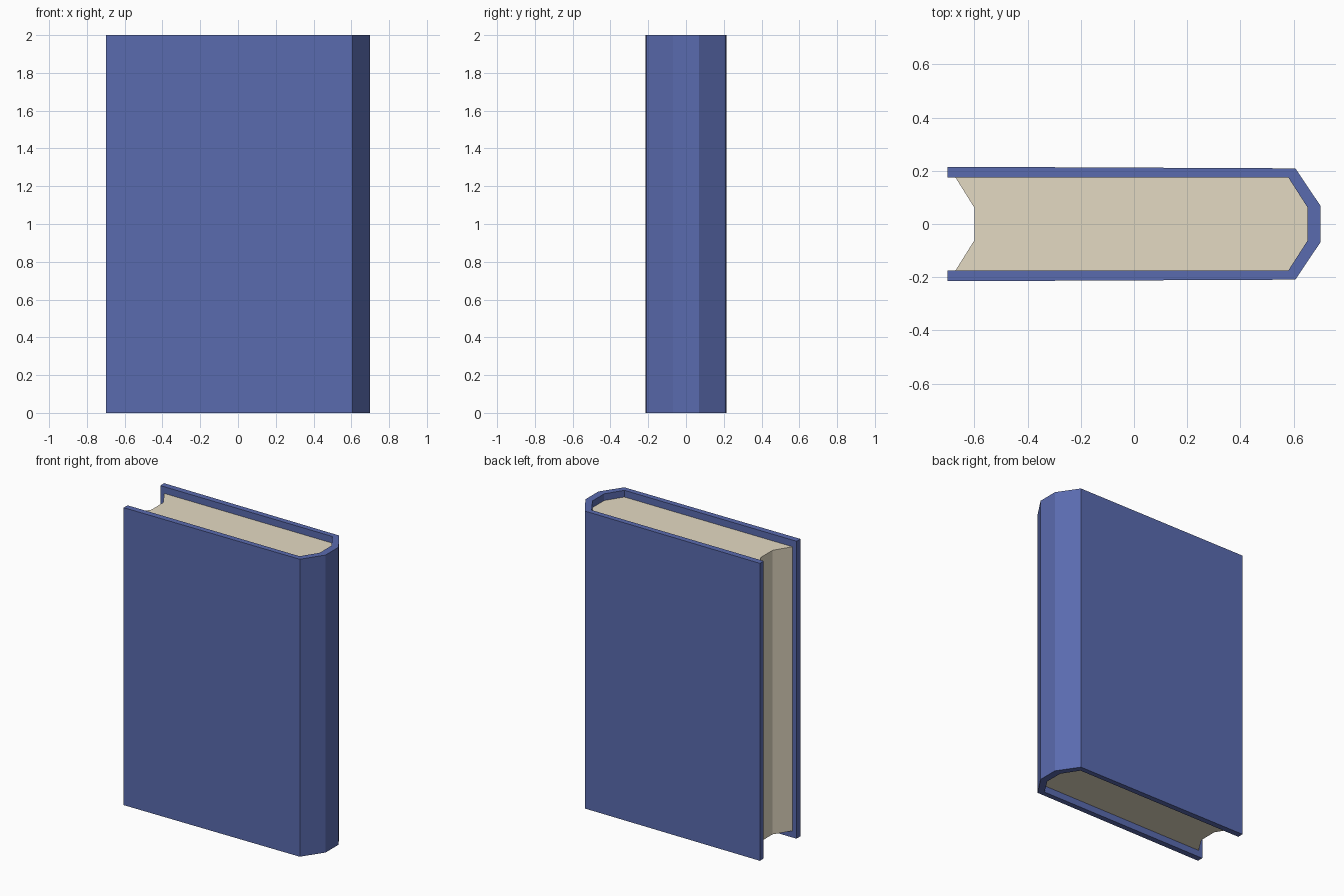
import bpy
import bmesh

if "Cube" in bpy.data.objects:
    bpy.data.objects.remove(bpy.data.objects["Cube"])


def material(name, rgb):
    m = bpy.data.materials.new(name)
    m.diffuse_color = (*rgb, 1)
    m.use_nodes = True
    m.node_tree.nodes["Principled BSDF"].inputs["Base Color"].default_value = m.diffuse_color
    return m


def mirrored(half):
    """Close a half profile (y >= 0) by mirroring it across the x axis."""
    return half + [(x, -y) for x, y in reversed(half)]


def extrude_profile(name, points, z0, z1, mat):
    """Extrude a flat xy outline from z0 up to z1."""
    bm = bmesh.new()
    face = bm.faces.new([bm.verts.new((x, y, z0)) for x, y in points])
    top = bmesh.ops.extrude_face_region(bm, geom=[face])["geom"]
    bmesh.ops.translate(bm, vec=(0, 0, z1 - z0),
                        verts=[v for v in top if isinstance(v, bmesh.types.BMVert)])
    bmesh.ops.recalc_face_normals(bm, faces=bm.faces)
    bmesh.ops.triangulate(bm, faces=[f for f in bm.faces if len(f.verts) > 4])
    mesh = bpy.data.meshes.new(name)
    bm.to_mesh(mesh)
    bm.free()
    mesh.materials.append(mat)
    obj = bpy.data.objects.new(name, mesh)
    bpy.context.collection.objects.link(obj)
    return obj


blue = material("cover blue", (0.102, 0.147, 0.43))
cream = material("paper cream", (0.775, 0.70, 0.545))

# Shared inner line of the cover and back of the pages
INNER = [(0.58, 0.174), (0.652, 0.062)]

# Cover: two boards wrapped around a three-sided spine
outer = [(-0.70, 0.215), (0.606, 0.209), (0.70, 0.069)]
inner = [(-0.70, 0.174)] + INNER
extrude_profile("cover", mirrored(outer) + mirrored(inner)[::-1], 0, 2, blue)

# Page block: set in at top and bottom, with a hollow fore-edge
pages = [(-0.60, 0.062), (-0.67, 0.174)] + INNER
extrude_profile("pages", mirrored(pages), 0.045, 1.955, cream)
